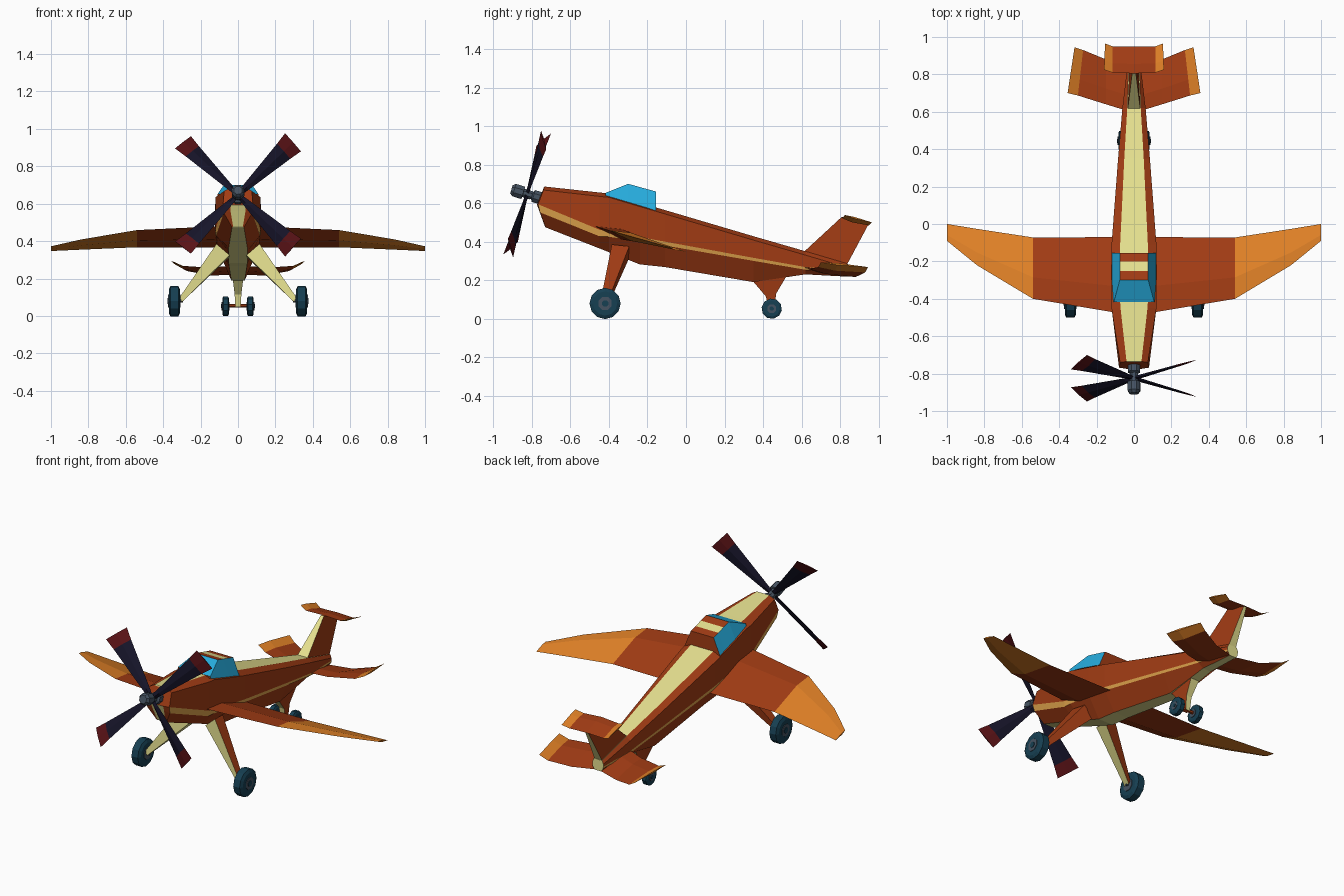
import bpy, bmesh, math
from mathutils import Vector

if "Cube" in bpy.data.objects:
    bpy.data.objects.remove(bpy.data.objects["Cube"])

COLOURS = {
    "rust": (0.36, 0.045, 0.007), "orange": (0.75, 0.22, 0.02), "gold": (0.72, 0.36, 0.07),
    "ivory": (0.80, 0.76, 0.28), "glass_blue": (0.02, 0.42, 0.74), "tyre_navy": (0.008, 0.05, 0.085),
    "steel": (0.06, 0.085, 0.12), "blade_black": (0.008, 0.007, 0.022), "dark_red": (0.10, 0.006, 0.008),
}
MATS = {}
for key, rgb in COLOURS.items():
    MATS[key] = bpy.data.materials.new(key)
    MATS[key].diffuse_color = (*rgb, 1)


def loft(name, rings, rule, mirror=False):
    """Skin equal rings; rule(segment, centre) gives a colour name (segment -1 = end cap)."""
    bm = bmesh.new()
    vs = [[bm.verts.new(p) for p in ring] for ring in rings]
    n = len(rings[0])
    made = []
    for a, b in zip(vs, vs[1:]):
        for j in range(n):
            k = (j + 1) % n
            made.append((j, bm.faces.new((a[j], a[k], b[k], b[j]))))
    for ring in (vs[0], vs[-1]):
        for i in range(n // 2 - 1):
            made.append((-1, bm.faces.new((ring[i], ring[i + 1], ring[n - 2 - i], ring[n - 1 - i]))))
    names = []
    for j, f in made:
        col = rule(j, f.calc_center_median()) if callable(rule) else rule
        if col not in names:
            names.append(col)
        f.material_index = names.index(col)
    bmesh.ops.recalc_face_normals(bm, faces=bm.faces)
    me = bpy.data.meshes.new(name)
    bm.to_mesh(me)
    bm.free()
    for c in names:
        me.materials.append(MATS[c])
    ob = bpy.data.objects.new(name, me)
    bpy.context.collection.objects.link(ob)
    if mirror:
        m = ob.modifiers.new("mirror", 'MIRROR')
        m.use_mirror_merge = False
    return ob


def lathe(name, origin, axis, profile, col, n=10, mirror=False):
    """Turned part: profile of (distance along axis, radius)."""
    o, a = Vector(origin), Vector(axis).normalized()
    u = a.orthogonal().normalized()
    v = a.cross(u)
    rings = []
    for d, r in profile:
        rings.append([o + a * d + (u * math.cos(t) + v * math.sin(t)) * r
                      for t in [2 * math.pi * (i + 0.5) / n for i in range(n)]])
    return loft(name, rings, col, mirror)


def both(half):
    """Close a right-hand half section with its mirror image."""
    return half + [(-x, y, z) for x, y, z in reversed(half)]


def panel(name, sections, split):
    """Thin lifting surface from (lead point, trail point, thickness); orange beyond split."""
    rings = []
    for lead, trail, t in sections:
        l, r = Vector(lead), Vector(trail)
        m = l.lerp(r, 0.35)
        rings.append([l, m + Vector((0, 0, t * 0.45)), r, m - Vector((0, 0, t * 0.55))])
    return loft(name, rings, lambda j, c: "orange" if c.x > split else "rust", True)


# Fuselage: y, top z, top half width, shoulder half width, stripe top/bottom z, bottom z, bottom half width
stations = [
    (-0.45, 0.655, 0.072, 0.120, 0.462, 0.428, 0.365, 0.050),
    (-0.40, 0.650, 0.075, 0.121, 0.452, 0.425, 0.345, 0.050),
    (-0.24, 0.602, 0.076, 0.122, 0.424, 0.402, 0.282, 0.050),
    (-0.11, 0.564, 0.074, 0.120, 0.400, 0.380, 0.268, 0.048),
    (0.35, 0.428, 0.052, 0.085, 0.316, 0.300, 0.190, 0.036),
    (0.62, 0.350, 0.036, 0.062, 0.268, 0.254, 0.230, 0.028),
    (0.84, 0.285, 0.028, 0.036, 0.250, 0.238, 0.218, 0.022),
]
rings = [
    both([(0.035, -0.738, 0.682), (0.040, -0.744, 0.665), (0.042, -0.774, 0.592),
          (0.040, -0.762, 0.560), (0.026, -0.732, 0.477)]),
    both([(0.040, -0.735, 0.686), (0.074, -0.740, 0.668), (0.080, -0.768, 0.594),
          (0.076, -0.758, 0.552), (0.032, -0.729, 0.474)]),
]
for y, tz, tw, sw, st, sb, bz, bw in stations:
    rings.append(both([(tw, y, tz), (sw, y, tz - 0.02), (sw, y, st), (sw * 0.97, y, sb), (bw, y, bz)]))


def fuselage_colour(j, c):
    if j == -1:
        return "rust" if c.y < 0 and c.z > 0.6 else "ivory"
    if j in (4, 9):
        return "ivory"
    return "gold" if j in (2, 6) and c.y > -0.7 else "rust"


loft("fuselage", rings, fuselage_colour)

# Canopy with banded roof: y, base z, base half width, roof z, roof half width
cabin = [(-0.418, 0.640, 0.110, 0.653, 0.108), (-0.30, 0.605, 0.118, 0.700, 0.076),
         (-0.25, 0.590, 0.118, 0.686, 0.076), (-0.20, 0.575, 0.118, 0.672, 0.076),
         (-0.155, 0.560, 0.118, 0.660, 0.076)]


def canopy_colour(j, c):
    if j in (0, 2) or (j == 3 and c.y < -0.3):
        return "glass_blue"
    return "ivory" if j == 3 and -0.25 < c.y < -0.2 else "rust"


loft("canopy", [both([(rw, y, rz), (bw, y, bz)]) for y, bz, bw, rz, rw in cabin], canopy_colour)

# Main wings, lying in one tilted plane
wing = []
for x, yl, yt, t in [(0.06, -0.48, -0.07, 0.055), (0.54, -0.40, -0.072, 0.042),
                     (0.84, -0.22, -0.026, 0.022), (1.0, -0.09, 0.0, 0.010)]:
    wing.append(((x, yl, 0.347 - 0.28 * yl), (x, yt, 0.347 - 0.28 * yt), t))
panel("main_wings", wing, 0.54)

# Tailplane with upturned tips
panel("tailplane", [((0.02, 0.60, 0.270), (0.02, 0.84, 0.220), 0.022),
                    ((0.15, 0.64, 0.258), (0.15, 0.88, 0.216), 0.020),
                    ((0.30, 0.687, 0.268), (0.272, 0.93, 0.240), 0.016),
                    ((0.355, 0.70, 0.293), (0.318, 0.945, 0.268), 0.010)], 0.285)

# Tail fin: rust sides, ivory front and rear edges
loft("tail_fin",
     [[(a, 0.61, 0.345), (b, 0.83, 0.27), (-b, 0.83, 0.27), (-a, 0.61, 0.345)] for a, b in [(0.034, 0.026)]] +
     [[(0.010, 0.805, 0.525), (0.010, 0.945, 0.485), (-0.010, 0.945, 0.485), (-0.010, 0.805, 0.525)]],
     lambda j, c: "ivory" if j in (1, 3) else "rust")

# Small plane on top of the fin
panel("fin_top_plane", [((0.0, 0.805, 0.528), (0.0, 0.95, 0.488), 0.016),
                        ((0.115, 0.81, 0.522), (0.115, 0.95, 0.484), 0.014),
                        ((0.16, 0.825, 0.538), (0.155, 0.965, 0.500), 0.008)], 0.115)

# Propeller on a tilted axis
C = Vector((0, -0.825, 0.647))
A = Vector((0, -0.956, 0.292)).normalized()
U = Vector((0, 0.292, 0.956)).normalized()
X = Vector((1, 0, 0))
lathe("propeller_hub", C, A, [(-0.03, 0.02), (-0.02, 0.024), (0.02, 0.024), (0.021, 0.036),
                              (0.07, 0.036), (0.085, 0.024)], "steel", 8)
lathe("propeller_collar", C, A, [(-0.10, 0.034), (-0.035, 0.034), (-0.028, 0.022)], "steel", 8)
for i in range(4):
    t = math.radians(45 + 90 * i)
    rad = X * math.cos(t) + U * math.sin(t)
    chord = X * math.sin(t) - U * math.cos(t) - A * 0.45
    thick = rad.cross(chord).normalized()
    sec = []
    for r, w, h in [(0.01, 0.012, 0.010), (0.06, 0.018, 0.010), (0.345, 0.050, 0.006), (0.416, 0.060, 0.004)]:
        p = C + rad * r
        sec.append([p + chord * w, p + thick * h, p - chord * w, p - thick * h])
    loft(f"propeller_blade_{i + 1}", sec,
         lambda j, c: "dark_red" if (c - C).dot((c - C).normalized()) > 0.35 else "blade_black")

# Main landing gear
loft("main_gear_leg",
     [[(0.115, -0.385, 0.385), (0.105, -0.295, 0.375), (0.045, -0.295, 0.315), (0.045, -0.375, 0.325)],
      [(0.312, -0.442, 0.100), (0.312, -0.402, 0.100), (0.300, -0.402, 0.074), (0.300, -0.438, 0.074)]],
     lambda j, c: "ivory" if j in (2, 3) else "rust", True)


# Wheels: tyre, hub and dark centre cap
def wheel(name, centre, r, w, n):
    lathe(name + "_tyre", centre, (1, 0, 0),
          [(-w, r * 0.78), (-w * 0.7, r), (w * 0.7, r), (w, r * 0.78)], "tyre_navy", n, True)
    lathe(name + "_hub", centre, (1, 0, 0), [(-w - 0.003, r * 0.46), (w + 0.003, r * 0.46)], "steel", 8, True)
    lathe(name + "_cap", centre, (1, 0, 0), [(0, r * 0.22), (w + 0.006, r * 0.22)], "tyre_navy", 8, True)


wheel("main_wheel", (0.34, -0.42, 0.079), 0.081, 0.030, 12)
wheel("tail_wheel", (0.066, 0.445, 0.052), 0.053, 0.018, 10)
lathe("main_axle", (0.295, -0.42, 0.083), (1, 0, 0), [(0, 0.012), (0.04, 0.012)], "steel", 6, True)

# Tail gear leg and cross axle
loft("tail_gear_leg",
     [[(w, a, za), (w, b, zb), (-w, b, zb), (-w, a, za)] for w, a, za, b, zb in
      [(0.030, 0.33, 0.215, 0.53, 0.235), (0.018, 0.415, 0.115, 0.468, 0.130), (0.014, 0.43, 0.048, 0.458, 0.048)]],
     lambda j, c: "ivory" if j in (1, 3) else "rust")
lathe("tail_axle", (-0.06, 0.445, 0.055), (1, 0, 0), [(0, 0.010), (0.12, 0.010)], "rust", 6)

for m in bpy.data.materials:
    if m.users and not m.is_grease_pencil:
        m.use_nodes = True
        m.node_tree.nodes["Principled BSDF"].inputs["Base Color"].default_value = m.diffuse_color
